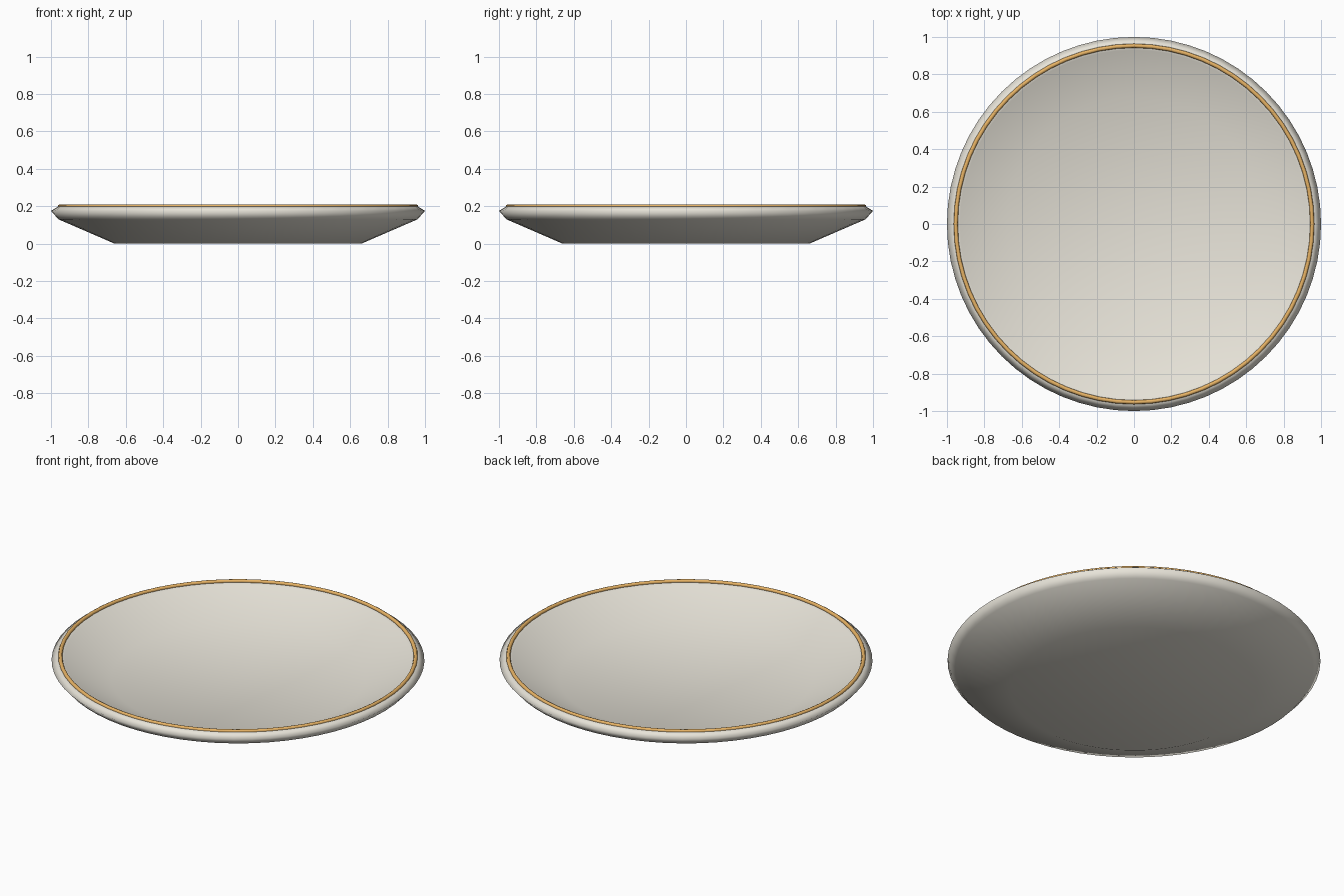
import bpy, bmesh, math

if "Cube" in bpy.data.objects:
    bpy.data.objects.remove(bpy.data.objects["Cube"])

SEGMENTS = 64


def material(name, rgb):
    mat = bpy.data.materials.new(name)
    mat.diffuse_color = (*rgb, 1.0)
    mat.use_nodes = True
    mat.node_tree.nodes["Principled BSDF"].inputs["Base Color"].default_value = mat.diffuse_color
    return mat


def lathe(name, profile, mat):
    """Revolve an (r, z) profile about z; end points sit on the axis."""
    bm = bmesh.new()
    verts = [bm.verts.new((r, 0, z)) for r, z in profile]
    edges = [bm.edges.new(pair) for pair in zip(verts, verts[1:])]
    bmesh.ops.spin(bm, geom=verts + edges, cent=(0, 0, 0), axis=(0, 0, 1),
                   angle=2 * math.pi, steps=SEGMENTS, use_duplicate=False)
    bmesh.ops.remove_doubles(bm, verts=bm.verts, dist=1e-4)
    bmesh.ops.recalc_face_normals(bm, faces=bm.faces)
    mesh = bpy.data.meshes.new(name)
    bm.to_mesh(mesh)
    bm.free()
    mesh.shade_smooth()
    mesh.materials.append(mat)
    obj = bpy.data.objects.new(name, mesh)
    bpy.context.collection.objects.link(obj)
    return obj


# Plate body: flat base, flared wall, rounded lip, shallow dished interior
lathe("plate", [(0, 0), (0.66, 0), (0.96, 0.13), (1.0, 0.175), (0.96, 0.2),
                (0.93, 0.19), (0.68, 0.07), (0, 0.06)],
      material("cream", (0.8, 0.77, 0.69)))

# Thin coloured band on the rim
bpy.ops.mesh.primitive_torus_add(major_radius=0.953, minor_radius=0.011,
                                 major_segments=SEGMENTS, minor_segments=8,
                                 location=(0, 0, 0.199))
band = bpy.context.object
band.name = "rim_band"
band.data.shade_smooth()
band.data.materials.append(material("orange", (0.8, 0.45, 0.13)))
